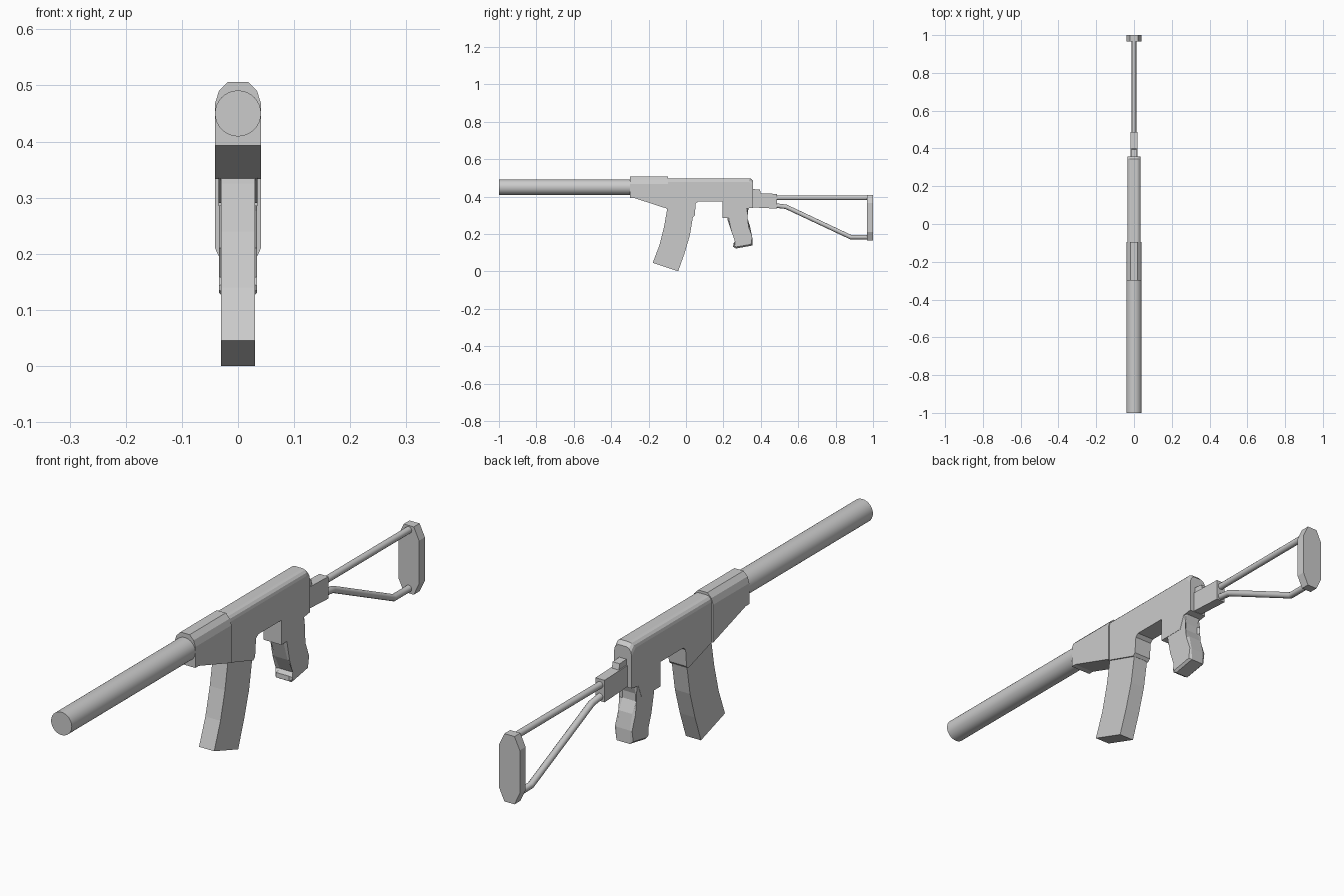
import bpy, bmesh, math
from mathutils import Vector

if "Cube" in bpy.data.objects:
    bpy.data.objects.remove(bpy.data.objects["Cube"])


def finish(name, bm, smooth=False):
    bmesh.ops.recalc_face_normals(bm, faces=bm.faces)
    mesh = bpy.data.meshes.new(name)
    bm.to_mesh(mesh)
    bm.free()
    ob = bpy.data.objects.new(name, mesh)
    bpy.context.collection.objects.link(ob)
    if smooth:
        bpy.ops.object.select_all(action='DESELECT')
        bpy.context.view_layer.objects.active = ob
        ob.select_set(True)
        bpy.ops.object.shade_smooth_by_angle(angle=math.radians(35))
    return ob


def loft(name, rings):
    """Bridge matching rings of 3D points and cap both ends."""
    bm = bmesh.new()
    rows = [[bm.verts.new(p) for p in ring] for ring in rings]
    n = len(rows[0])
    for a, b in zip(rows, rows[1:]):
        for i in range(n):
            j = (i + 1) % n
            bm.faces.new((a[i], a[j], b[j], b[i]))
    bm.faces.new(rows[0])
    bm.faces.new(rows[-1])
    return finish(name, bm)


def side_profile(name, pts, half, bevel=0, segments=1, above=-1):
    """Extrude a (y, z) outline across x; optionally bevel its side rims above a height."""
    bm = bmesh.new()
    left, right = [[bm.verts.new((x, y, z)) for y, z in pts] for x in (-half, half)]
    bm.faces.new(left)
    bm.faces.new(right)
    n = len(pts)
    for i in range(n):
        j = (i + 1) % n
        bm.faces.new((left[i], left[j], right[j], right[i]))
    if bevel:
        rims = [e for e in bm.edges
                if abs(e.verts[0].co.x - e.verts[1].co.x) < 1e-5
                and min(v.co.z for v in e.verts) > above]
        bmesh.ops.bevel(bm, geom=rims, offset=bevel, segments=segments,
                        profile=0.5, affect='EDGES')
    return finish(name, bm)


def rod(name, pts, radius, sides=12):
    """Mitred tube along a path in the y-z plane."""
    path = [Vector((0, y, z)) for y, z in pts]
    rings = []
    for i, p in enumerate(path):
        d0 = (p - path[max(i - 1, 0)]).normalized()
        d1 = (path[min(i + 1, len(path) - 1)] - p).normalized()
        t = (d0 + d1).normalized()
        up = Vector((0, -t.z, t.y))
        rings.append([p + Vector((1, 0, 0)) * radius * math.cos(a) + up * radius * math.sin(a)
                      for a in (2 * math.pi * k / sides for k in range(sides))])
    ob = loft(name, rings)
    bm = bmesh.new()
    bm.from_mesh(ob.data)
    mesh = ob.data
    bpy.data.objects.remove(ob)
    bpy.data.meshes.remove(mesh)
    return finish(name, bm, True)


# Front tube
rod("front_tube", [(-1.0, 0.45), (-0.28, 0.45)], 0.041, 32)

# Front sleeve, deepening towards the rear
half_top = [(0.041, 0.468), (0.034, 0.49), (0.018, 0.506)]
top = half_top + [(-x, z) for x, z in reversed(half_top)]
loft("front_sleeve", [[(x, y, z) for x, z in [(0.041, low)] + top + [(-0.041, low)]]
                      for y, low in ((-0.30, 0.393), (-0.28, 0.393), (-0.095, 0.333))])

# Main body with rounded top edges
side_profile("receiver", [
    (-0.105, 0.497), (0.345, 0.497), (0.358, 0.484), (0.358, 0.34), (0.32, 0.335),
    (0.30, 0.285), (0.195, 0.285), (0.195, 0.373), (0.065, 0.373), (0.052, 0.362),
    (0.047, 0.30), (0.038, 0.29), (-0.105, 0.335)], 0.035, 0.02, 3, 0.48)

# Curved magazine
side_profile("magazine", [
    (-0.098, 0.36), (-0.102, 0.325), (-0.117, 0.24), (-0.142, 0.14), (-0.178, 0.045),
    (-0.042, 0.0), (-0.008, 0.095), (0.02, 0.19), (0.037, 0.29), (0.037, 0.36)], 0.03)

# Pistol grip with chamfered rims
side_profile("grip", [
    (0.218, 0.31), (0.222, 0.275), (0.244, 0.21), (0.273, 0.155), (0.253, 0.148),
    (0.252, 0.131), (0.267, 0.122), (0.356, 0.138), (0.354, 0.185), (0.342, 0.24),
    (0.322, 0.278), (0.322, 0.305), (0.335, 0.345), (0.25, 0.345)], 0.034, 0.008)

# Stock mount: block and raised latch
side_profile("stock_mount", [
    (0.35, 0.418), (0.487, 0.414), (0.487, 0.335), (0.35, 0.342)], 0.018)
side_profile("stock_latch", [
    (0.35, 0.44), (0.395, 0.437), (0.402, 0.41), (0.35, 0.41)], 0.014)

# Wire stock rods
rod("upper_stock_rod", [(0.47, 0.393), (0.975, 0.393)], 0.012)
rod("lower_stock_rod", [(0.47, 0.353), (0.535, 0.345), (0.88, 0.183), (0.975, 0.183)], 0.012)

# Butt plate with clipped corners
outline = [(0.041, 0.21), (0.041, 0.365), (0.02, 0.409), (-0.02, 0.409),
           (-0.041, 0.365), (-0.041, 0.21), (-0.02, 0.166), (0.02, 0.166)]
loft("butt_plate", [[(x, y, z) for x, z in outline] for y in (0.967, 1.0)])
